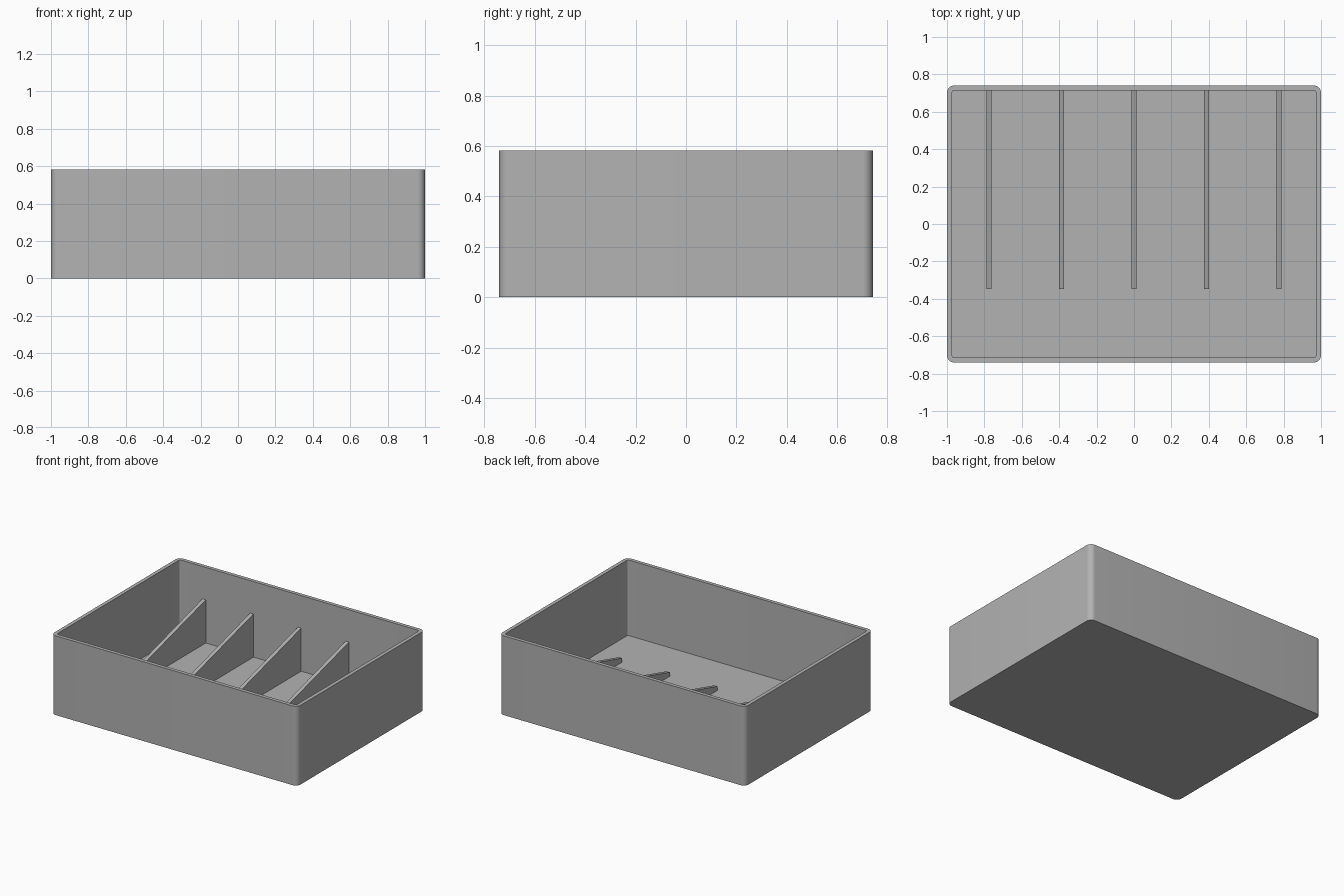
import bpy
import bmesh
from math import radians

if "Cube" in bpy.data.objects:
    bpy.data.objects.remove(bpy.data.objects["Cube"])

LENGTH, DEPTH, HEIGHT = 2.0, 1.482, 0.582
WALL = 0.027
FLOOR = 0.027

grey = bpy.data.materials.new("plain grey")
grey.use_nodes = True
grey.diffuse_color = (0.45, 0.45, 0.45, 1)
grey.node_tree.nodes["Principled BSDF"].inputs["Base Color"].default_value = grey.diffuse_color


def finish(bm, name):
    """Turn a bmesh into a named grey object."""
    bmesh.ops.recalc_face_normals(bm, faces=bm.faces)
    mesh = bpy.data.meshes.new(name)
    bm.to_mesh(mesh)
    bm.free()
    mesh.materials.append(grey)
    obj = bpy.data.objects.new(name, mesh)
    bpy.context.collection.objects.link(obj)
    return obj


def rounded_block(name, size, bottom, top, radius):
    """Box with rounded upright edges."""
    bm = bmesh.new()
    bmesh.ops.create_cube(bm, size=1)
    for v in bm.verts:
        v.co.x *= size[0]
        v.co.y *= size[1]
        v.co.z = top if v.co.z > 0 else bottom
    upright = [e for e in bm.edges
               if abs(e.verts[0].co.z - e.verts[1].co.z) > 0.01]
    bmesh.ops.bevel(bm, geom=upright, offset=radius, segments=8,
                    profile=0.5, affect='EDGES')
    return finish(bm, name)


# Open tray: rounded block hollowed by a smaller block
tray = rounded_block("tray", (LENGTH, DEPTH), 0, HEIGHT, 0.04)
hollow = rounded_block("tray_hollow_cutter", (LENGTH - 2 * WALL, DEPTH - 2 * WALL),
                       FLOOR, HEIGHT + 0.2, 0.013)
hollow.hide_render = True
cut = tray.modifiers.new("hollow", 'BOOLEAN')
cut.operation = 'DIFFERENCE'
cut.solver = 'EXACT'
cut.object = hollow
bpy.context.view_layer.objects.active = tray
tray.select_set(True)
bpy.ops.object.modifier_apply(modifier=cut.name)
bpy.data.objects.remove(hollow)
bpy.ops.object.shade_smooth_by_angle(angle=radians(30))

# Sloping dividers, tall at the back wall and low toward the front
back = DEPTH / 2 - WALL
profile = [(-0.347, FLOOR), (back, FLOOR), (back, 0.344), (-0.347, 0.056)]
for i in range(5):
    x = (i - 2) * 0.3875
    bm = bmesh.new()
    face = bm.faces.new([bm.verts.new((x - WALL / 2, y, z)) for y, z in profile])
    extruded = bmesh.ops.extrude_face_region(bm, geom=[face])["geom"]
    side = [v for v in extruded if isinstance(v, bmesh.types.BMVert)]
    bmesh.ops.translate(bm, verts=side, vec=(WALL, 0, 0))
    finish(bm, f"divider_{i + 1}")
